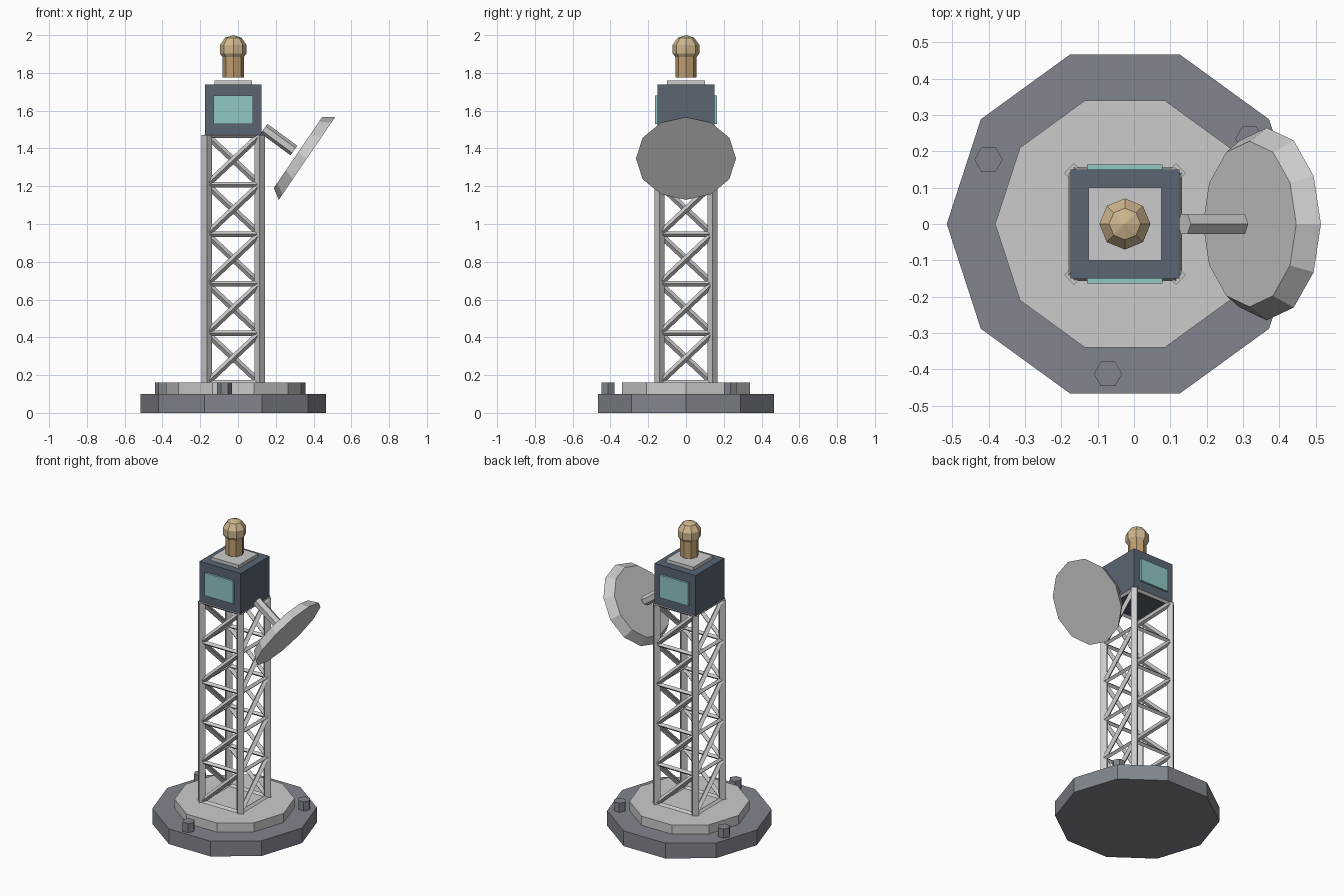
import bpy
from math import cos, sin, pi
from mathutils import Vector

if "Cube" in bpy.data.objects:
    bpy.data.objects.remove(bpy.data.objects["Cube"])

CX = -0.025          # tower axis


def material(name, rgb):
    m = bpy.data.materials.new(name)
    m.diffuse_color = (*rgb, 1)
    m.use_nodes = True
    m.node_tree.nodes["Principled BSDF"].inputs["Base Color"].default_value = m.diffuse_color
    return m


SLATE = material("slate", (0.22, 0.24, 0.27))
NAVY = material("navy", (0.10, 0.13, 0.17))
TEAL = material("teal", (0.28, 0.58, 0.56))
TAN = material("tan", (0.62, 0.47, 0.27))
BRONZE = material("bronze", (0.52, 0.34, 0.16))


def finish(name, mat):
    ob = bpy.context.object
    ob.name = name
    if mat:
        ob.data.materials.append(mat)
    return ob


def rod(name, a, b, sides, r1, r2=None, mat=None):
    """Straight prism or frustum from point a to point b."""
    a, b = Vector(a), Vector(b)
    d = b - a
    rot = d.to_track_quat('Z', 'Y').to_euler() if abs(d.x) + abs(d.y) > 1e-5 else (0, 0, 0)
    bpy.ops.mesh.primitive_cone_add(vertices=sides, radius1=r1, radius2=r1 if r2 is None else r2,
                                    depth=d.length, location=(a + b) / 2, rotation=rot)
    return finish(name, mat)


def disc(name, x, y, z0, z1, sides, r, mat=None):
    ob = rod(name, (x, y, z0), (x, y, z1), sides, r, mat=mat)
    ob.rotation_euler.z = pi / 2     # put a corner on the x axis
    return ob


def box(name, lo, hi, mat=None):
    lo, hi = Vector(lo), Vector(hi)
    bpy.ops.mesh.primitive_cube_add(size=1, location=(lo + hi) / 2)
    ob = finish(name, mat)
    ob.scale = hi - lo
    return ob


# Stepped base with three bolts
disc("base_lower", CX, 0, 0, 0.10, 10, 0.49, SLATE)
disc("base_upper", CX, 0, 0.10, 0.16, 10, 0.357)
for i, a in enumerate((0.6, 2.7, 4.6)):
    disc(f"base_bolt_{i + 1}", CX + 0.415 * cos(a), 0.415 * sin(a), 0.09, 0.16, 6, 0.039, SLATE)

# Lattice tower: legs, horizontal rails and diagonals on each face
H, Z0, Z1, BAYS = 0.14, 0.16, 1.47, 5
corners = [(CX - H, -H), (CX + H, -H), (CX + H, H), (CX - H, H)]
step = (Z1 - Z0) / BAYS
for f in range(4):
    p, q = corners[f], corners[(f + 1) % 4]
    rod(f"tower_leg_{f + 1}", (*p, Z0), (*p, Z1), 4, 0.027)
    for k in range(BAYS + 1):
        z = Z0 + k * step
        rod(f"tower_rail_{f + 1}_{k + 1}", (*p, z), (*q, z), 4, 0.014)
        if k < BAYS:
            rod(f"tower_diagonal_{f + 1}_{k + 1}", (*p, z), (*q, z + step), 4, 0.017)

# Cabin with front and back windows and a roof plate
box("cabin", (CX - 0.15, -0.15, 1.47), (CX + 0.15, 0.15, 1.738), NAVY)
for name, s in (("front_window", -1), ("back_window", 1)):
    ys = sorted((0.14 * s, 0.163 * s))
    box(name, (CX - 0.104, ys[0], 1.53), (CX + 0.104, ys[1], 1.68), TEAL)
box("roof_plate", (CX - 0.10, -0.10, 1.735), (CX + 0.10, 0.10, 1.76))

# Beacon
disc("beacon_stem", CX, 0, 1.776, 1.89, 8, 0.056, BRONZE)
bpy.ops.mesh.primitive_uv_sphere_add(segments=8, ring_count=5, radius=0.074,
                                     location=(CX, 0, 1.926))
finish("beacon_lamp", TAN)

# Dish and its arm, tilted downwards on the right side
rod("dish_arm", (0.138, 0, 1.505), (0.296, 0, 1.389), 6, 0.031)
rod("dish", (0.318, 0, 1.379), (0.365, 0, 1.347), 12, 0.228, 0.265)
